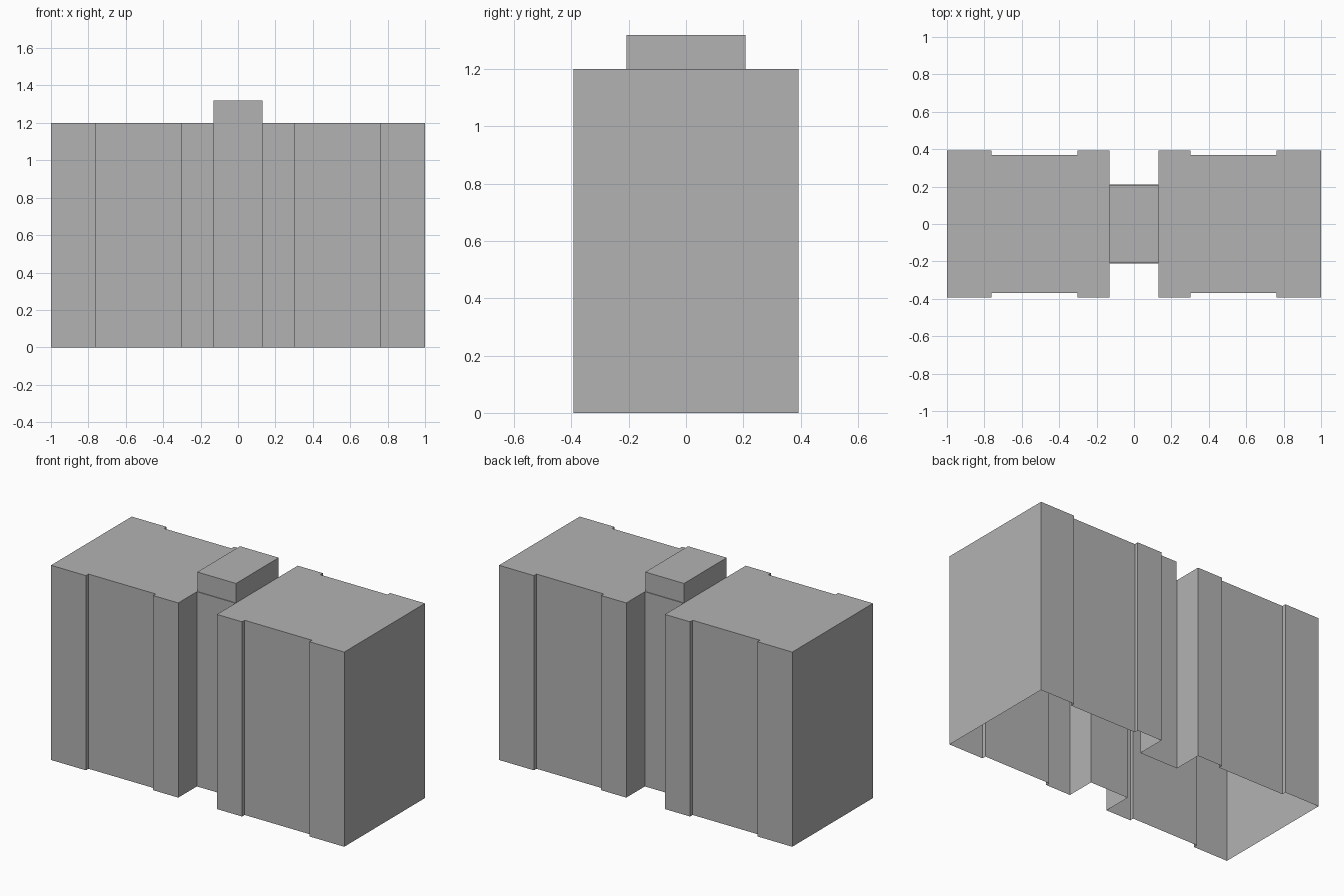
import bpy
import bmesh

# Remove the default cube
if "Cube" in bpy.data.objects:
    bpy.data.objects.remove(bpy.data.objects["Cube"], do_unlink=True)

# Single material
grey = bpy.data.materials.new("plain grey")
grey.use_nodes = True
COLOUR = (0.45, 0.45, 0.45, 1)
grey.diffuse_color = COLOUR
grey.node_tree.nodes["Principled BSDF"].inputs["Base Color"].default_value = COLOUR


def open_shell(name, outline, z0, z1):
    """Walls around an outline, with a flat roof and an open underside."""
    bm = bmesh.new()
    low = [bm.verts.new((x, y, z0)) for x, y in outline]
    high = [bm.verts.new((x, y, z1)) for x, y in outline]
    n = len(outline)
    for i in range(n):
        j = (i + 1) % n
        bm.faces.new((low[i], low[j], high[j], high[i]))
    bm.faces.new(high)
    mesh = bpy.data.meshes.new(name)
    bm.to_mesh(mesh)
    bm.free()
    mesh.materials.append(grey)
    obj = bpy.data.objects.new(name, mesh)
    bpy.context.collection.objects.link(obj)
    return obj


# Front right quarter of the plan: neck, inner pier, shallow recess, outer pier
NECK_X, NECK_Y = 0.132, 0.212
DEPTH, RECESS = 0.393, 0.368
quarter = [(NECK_X, NECK_Y), (NECK_X, DEPTH), (0.303, DEPTH), (0.303, RECESS),
           (0.762, RECESS), (0.762, DEPTH), (1.0, DEPTH)]

# Mirror the quarter into a counter-clockwise outline
plan = [(x, -y) for x, y in quarter]
plan += [(x, y) for x, y in reversed(quarter)]
plan += [(-x, y) for x, y in quarter]
plan += [(-x, -y) for x, y in reversed(quarter)]

# Two wings joined by the neck
open_shell("building_body", plan, 0.0, 1.2)

# Raised box on the roof of the neck
cx, cy = NECK_X, 0.208
open_shell("roof_box", [(-cx, -cy), (cx, -cy), (cx, cy), (-cx, cy)], 1.2, 1.32)
